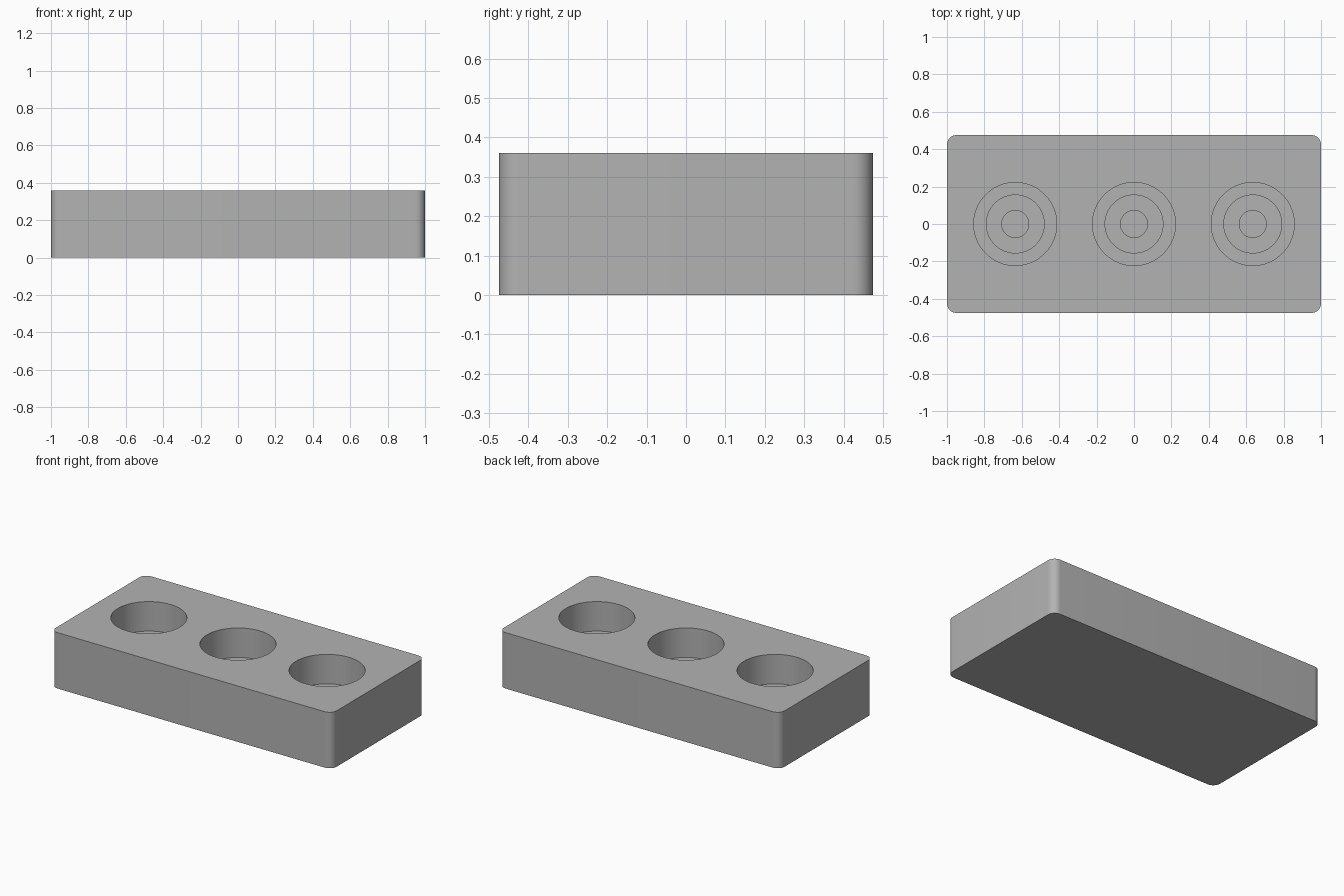
import bpy, bmesh, math

if "Cube" in bpy.data.objects:
    bpy.data.objects.remove(bpy.data.objects["Cube"])

W, D, H, R = 2.0, 0.95, 0.36, 0.05
FLOOR = 0.17
SEGMENTS = 64

grey = bpy.data.materials.new("plain_grey")
grey.use_nodes = True
colour = (0.45, 0.45, 0.45, 1)
grey.diffuse_color = colour
grey.node_tree.nodes["Principled BSDF"].inputs["Base Color"].default_value = colour


def make_object(name, bm):
    mesh = bpy.data.meshes.new(name)
    bmesh.ops.recalc_face_normals(bm, faces=bm.faces)
    bm.to_mesh(mesh)
    bm.free()
    mesh.materials.append(grey)
    obj = bpy.data.objects.new(name, mesh)
    bpy.context.collection.objects.link(obj)
    return obj


def lathe(name, x, profile):
    """Revolve (radius, height) points around a vertical axis at x."""
    bm = bmesh.new()
    verts = [bm.verts.new((x + r, 0, z)) for r, z in profile]
    edges = [bm.edges.new(pair) for pair in zip(verts, verts[1:])]
    bmesh.ops.spin(bm, geom=verts + edges, cent=(x, 0, 0), axis=(0, 0, 1),
                   angle=math.tau, steps=SEGMENTS)
    bmesh.ops.remove_doubles(bm, verts=bm.verts, dist=0.0001)
    return make_object(name, bm)


# Block with rounded upright corners
bm = bmesh.new()
bmesh.ops.create_cube(bm, size=1)
for v in bm.verts:
    v.co = (v.co.x * W, v.co.y * D, (v.co.z + 0.5) * H)
upright = [e for e in bm.edges if abs(e.verts[0].co.z - e.verts[1].co.z) > 0.1]
bmesh.ops.bevel(bm, geom=upright, offset=R, segments=10, profile=0.5, affect='EDGES')
block = make_object("holder_block", bm)

# Three round pockets, each stepping down towards its centre
pocket = [(0, 0.09), (0.072, 0.09), (0.072, 0.13), (0.155, 0.13),
          (0.155, FLOOR), (0.222, FLOOR), (0.222, H + 0.1), (0, H + 0.1)]
for i, x in enumerate((-0.635, 0, 0.635)):
    cutter = lathe(f"pocket_cutter_{i + 1}", x, pocket)
    cutter.hide_render = True
    cutter.hide_set(True)
    cut = block.modifiers.new(f"pocket_{i + 1}", 'BOOLEAN')
    cut.object = cutter
    cut.operation = 'DIFFERENCE'
    cut.solver = 'EXACT'

# Bake the cuts, then drop the cutters
bpy.context.view_layer.objects.active = block
block.select_set(True)
for name in [m.name for m in block.modifiers]:
    cutter = block.modifiers[name].object
    bpy.ops.object.modifier_apply(modifier=name)
    bpy.data.objects.remove(cutter)
bpy.ops.object.shade_smooth_by_angle(angle=math.radians(30))
